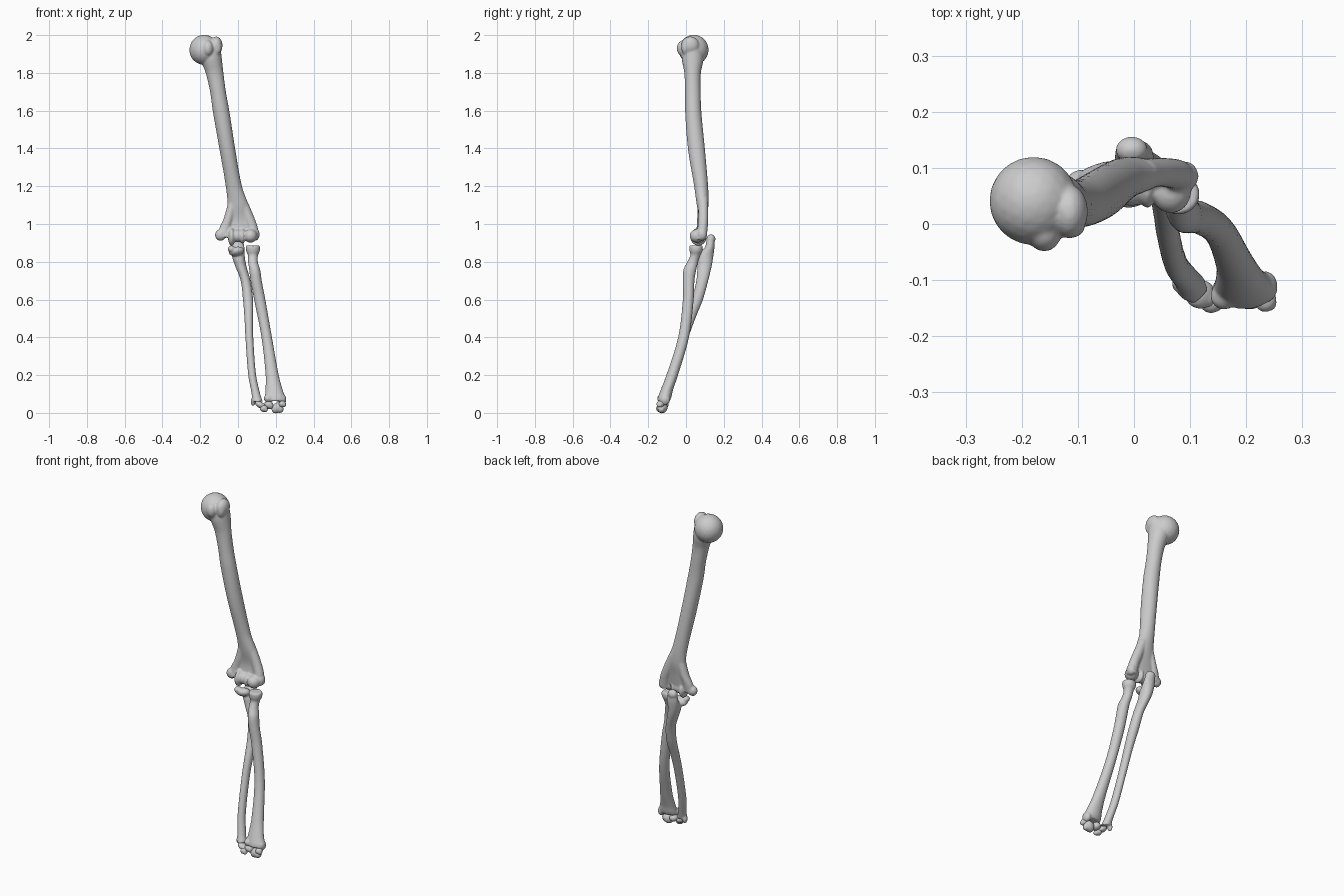
import bpy, bmesh, math
from mathutils import Matrix, Vector, Euler


def loft(bm, stations, sides=24, steps=6):
    """Closed tube through stations (z, cx, cy, rx, ry), smoothly interpolated along z."""
    n = len(stations)

    def slope(i, k):
        a, b = stations[max(i - 1, 0)], stations[min(i + 1, n - 1)]
        return (b[k] - a[k]) / (b[0] - a[0])

    rows = []
    for i in range(n - 1):
        p, q = stations[i], stations[i + 1]
        h = q[0] - p[0]
        for s in range(steps + (i == n - 2)):
            t = s / steps
            row = [p[0] + h * t]
            for k in range(1, 5):
                row.append((2*t**3 - 3*t**2 + 1) * p[k] + (t**3 - 2*t**2 + t) * h * slope(i, k)
                           + (3*t**2 - 2*t**3) * q[k] + (t**3 - t**2) * h * slope(i + 1, k))
            rows.append(row)
    rings = [[bm.verts.new((cx + rx * math.cos(2 * math.pi * j / sides),
                            cy + ry * math.sin(2 * math.pi * j / sides), z))
              for j in range(sides)] for z, cx, cy, rx, ry in rows]
    for a, b in zip(rings, rings[1:]):
        for j in range(sides):
            k = (j + 1) % sides
            bm.faces.new((a[j], b[j], b[k], a[k]))
    bm.faces.new(rings[0])
    bm.faces.new(rings[-1][::-1])


def blob(bm, pos, radii, rot=(0, 0, 0)):
    m = Matrix.LocRotScale(Vector(pos), Euler([math.radians(a) for a in rot]), Vector(radii))
    bmesh.ops.create_icosphere(bm, subdivisions=3, radius=1, matrix=m)


def bone(name, lofts=(), blobs=(), voxel=0.005, smooth=5):
    """Fuse tubes and blobs into one smooth organic surface."""
    bm = bmesh.new()
    for s in lofts:
        loft(bm, s)
    for b in blobs:
        blob(bm, *b)
    bmesh.ops.recalc_face_normals(bm, faces=bm.faces)
    me = bpy.data.meshes.new(name)
    bm.to_mesh(me)
    bm.free()
    ob = bpy.data.objects.new(name, me)
    bpy.context.collection.objects.link(ob)
    me.polygons.foreach_set("use_smooth", [True] * len(me.polygons))
    r = ob.modifiers.new("fuse", 'REMESH')
    r.mode = 'VOXEL'
    r.voxel_size = voxel
    r.use_smooth_shade = True
    s = ob.modifiers.new("soften", 'SMOOTH')
    s.factor = 0.5
    s.iterations = smooth
    return ob


# Upper arm bone: shaft, two flaring columns around the thin elbow web
bone("upper_arm_bone", [
    [(1.96, -.135, .03, .04, .045), (1.88, -.142, .035, .056, .058), (1.8, -.124, .035, .047, .044),
     (1.7, -.106, .036, .042, .042), (1.6, -.09, .038, .044, .043), (1.4, -.057, .055, .042, .045),
     (1.2, -.022, .08, .043, .037), (1.1, .0, .088, .056, .031), (1.02, .003, .088, .07, .018),
     (.95, .0, .08, .075, .016)],
    [(1.12, -.025, .087, .026, .026), (1.03, -.05, .085, .026, .026), (.98, -.068, .08, .03, .024),
     (.93, -.075, .073, .034, .024)],
    [(1.14, .015, .09, .026, .026), (1.05, .05, .092, .03, .026), (.98, .076, .088, .029, .027),
     (.92, .082, .078, .026, .03)],
], [
    # head and the two tubercles
    ((-.179, .041, 1.922), (.079, .079, .08)),
    ((-.115, .022, 1.945), (.033, .048, .048)),
    ((-.112, -.003, 1.935), (.025, .022, .04)),
    ((-.16, -.017, 1.93), (.03, .032, .042)),
    # inner epicondyle, pulley lips, rounded outer joint surface
    ((-.092, .072, .942), (.03, .025, .031), (0, 20, 0)),
    ((-.034, .066, .932), (.019, .044, .048)),
    ((-.004, .066, .937), (.035, .034, .034)),
    ((.024, .066, .935), (.015, .038, .04)),
    ((.066, .058, .937), (.036, .039, .036)),
    ((.09, .085, .945), (.025, .027, .034)),
])

# Inner forearm bone with hooked elbow end
bone("inner_forearm_bone", [
    [(.925, -.004, .13, .026, .02), (.88, .0, .126, .034, .025), (.83, .002, .105, .034, .04),
     (.78, .014, .099, .03, .038), (.7, .04, .086, .026, .032), (.6, .053, .06, .027, .03),
     (.5, .057, .022, .023, .028), (.4, .06, -.012, .021, .026), (.2, .075, -.072, .021, .025),
     (.1, .095, -.1, .023, .025), (.06, .103, -.113, .028, .028)],
], [
    ((-.004, .132, .92), (.029, .024, .026)),
    ((-.008, .062, .855), (.042, .034, .024), (-15, -10, 0)),
    ((-.035, .05, .868), (.02, .024, .018)),
    ((.08, -.105, .06), (.013, .016, .024)),
])

# Outer forearm bone: disc head, tuberosity, wide wrist end
bone("outer_forearm_bone", [
    [(.886, .079, .053, .035, .033), (.875, .079, .053, .038, .036), (.855, .079, .053, .036, .034),
     (.835, .079, .05, .027, .027), (.8, .079, .036, .026, .029), (.76, .088, .021, .029, .034),
     (.7, .096, .014, .03, .031), (.6, .115, .012, .03, .029), (.4, .152, -.013, .028, .029),
     (.2, .181, -.073, .035, .031), (.12, .191, -.102, .046, .033), (.08, .197, -.114, .055, .036),
     (.062, .197, -.12, .053, .032)],
], [
    ((.235, -.112, .07), (.021, .028, .03)),
    ((.16, -.128, .077), (.024, .025, .022)),
])

# Small wrist bones
wrist = [
    ((.118, -.125, .042), (.03, .026, .017), (0, 30, 0)),
    ((.137, -.137, .023), (.021, .022, .018), (0, -15, 0)),
    ((.163, -.122, .042), (.025, .03, .022), (0, 20, 0)),
    ((.208, -.125, .027), (.034, .027, .026), (0, -40, 20)),
    ((.234, -.135, .047), (.02, .022, .017), (0, -20, 0)),
]
for i, b in enumerate(wrist):
    pos, (rx, ry, rz), rot = b
    knob = ((pos[0] + rx * .4, pos[1] - ry * .2, pos[2] - rz * .25), (rx * .6, ry * .7, rz * .8), rot)
    bone(f"wrist_bone_{i + 1}", [], [b, knob], voxel=0.003, smooth=3)
